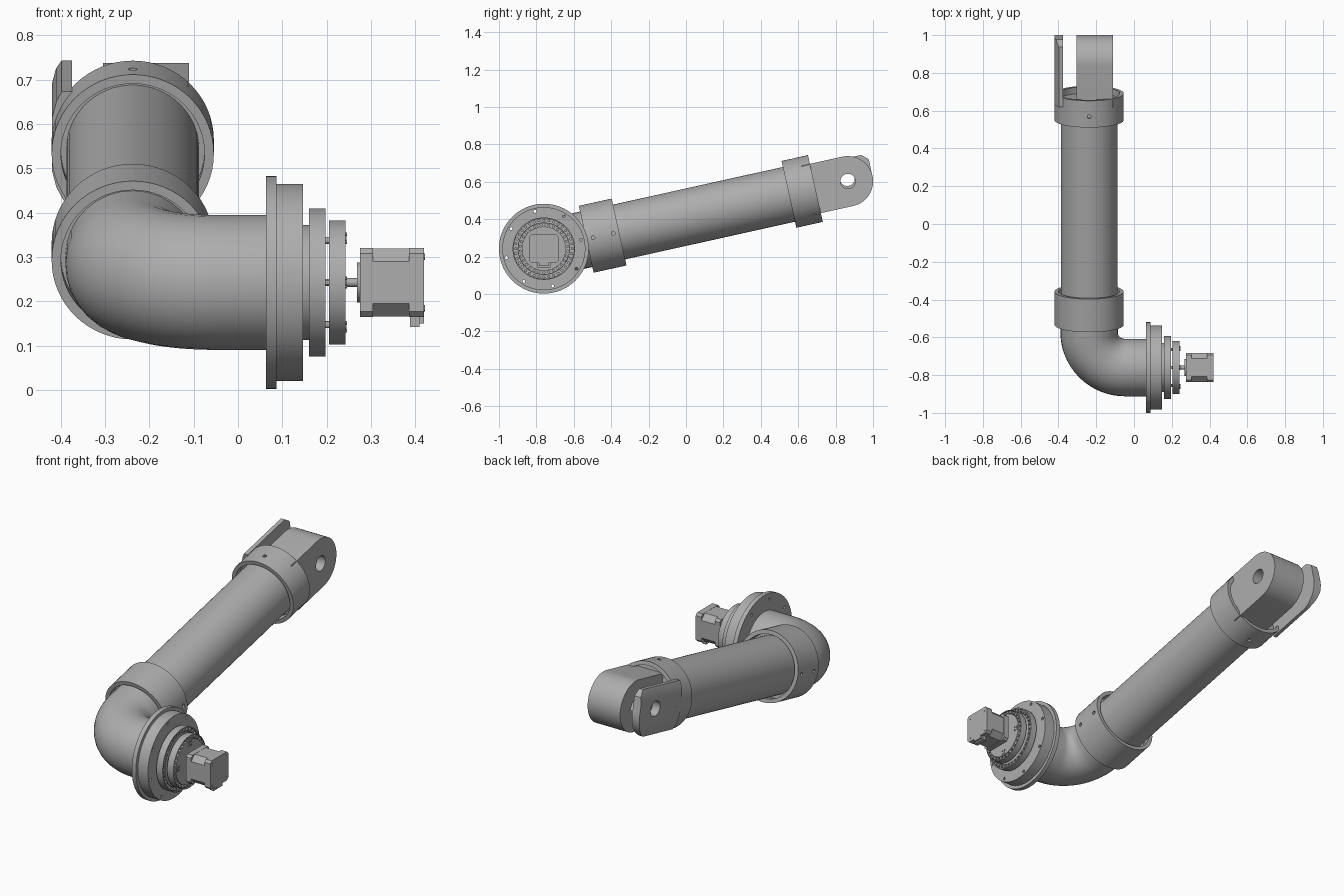
import bpy, bmesh
from math import sin, cos, pi, radians
from mathutils import Matrix, Vector

if "Cube" in bpy.data.objects:
    bpy.data.objects.remove(bpy.data.objects["Cube"], do_unlink=True)

metal = bpy.data.materials.new("machined grey")
metal.use_nodes = True
GREY = (0.42, 0.42, 0.42, 1)
metal.diffuse_color = GREY
metal.node_tree.nodes["Principled BSDF"].inputs["Base Color"].default_value = GREY

# Frames: the joint axis runs along x, the arm axis leans up towards the back
TILT = radians(12.5)
PIPE_X, PIPE_R = -0.2375, 0.152
ORIGIN = Vector((0, -0.76, 0.2425))
ELBOW = ORIGIN + Vector((PIPE_X, 0, 0))
JOINT = Matrix.Translation(ORIGIN) @ Matrix.Rotation(pi / 2, 4, 'Y')
ARM = Matrix.Translation(ELBOW) @ Matrix.Rotation(TILT - pi / 2, 4, 'X')
# Side frame: drawn along the arm, extruded across it
SIDE = ARM @ Matrix(((0, 0, 1, 0), (0, 1, 0, 0), (1, 0, 0, 0), (0, 0, 0, 1)))
parts = []


def finish(name, bm, frame):
    bm.transform(frame)
    bmesh.ops.recalc_face_normals(bm, faces=bm.faces)
    mesh = bpy.data.meshes.new(name)
    bm.to_mesh(mesh)
    bm.free()
    mesh.materials.append(metal)
    ob = bpy.data.objects.new(name, mesh)
    bpy.context.collection.objects.link(ob)
    parts.append(ob)
    return ob


def lathe(name, profile, frame, steps=64):
    """Turn a closed (radius, height) outline about the local z axis."""
    bm = bmesh.new()
    vs = [bm.verts.new((r, 0, h)) for r, h in profile]
    es = [bm.edges.new((vs[i - 1], v)) for i, v in enumerate(vs)]
    bmesh.ops.spin(bm, geom=vs + es, cent=(0, 0, 0), axis=(0, 0, 1),
                   angle=2 * pi, steps=steps)
    bmesh.ops.remove_doubles(bm, verts=bm.verts, dist=0.0001)
    bmesh.ops.dissolve_degenerate(bm, edges=bm.edges, dist=0.0001)
    return finish(name, bm, frame)


def disc(name, r, h0, h1, frame, steps=64):
    return prism(name, [(r * cos(2 * pi * i / steps), r * sin(2 * pi * i / steps))
                        for i in range(steps)], h0, h1, frame)


def prism(name, outline, h0, h1, frame):
    bm = bmesh.new()
    face = bm.faces.new([bm.verts.new((x, y, h0)) for x, y in outline])
    out = bmesh.ops.extrude_face_region(bm, geom=[face], use_keep_orig=True)
    top = [v for v in out["geom"] if isinstance(v, bmesh.types.BMVert)]
    bmesh.ops.translate(bm, verts=top, vec=(0, 0, h1 - h0))
    return finish(name, bm, frame)


def pins(name, spots, r, h0, h1, frame, segments=12):
    bm = bmesh.new()
    for x, y in spots:
        bmesh.ops.create_cone(bm, cap_ends=True, segments=segments, radius1=r, radius2=r,
                              depth=h1 - h0,
                              matrix=Matrix.Translation((x, y, (h0 + h1) / 2)))
    return finish(name, bm, frame)


def circle_of(count, r, start=0.0):
    return [(r * cos(start + 2 * pi * i / count), r * sin(start + 2 * pi * i / count))
            for i in range(count)]


def boolean(ob, tool, kind='DIFFERENCE'):
    mod = ob.modifiers.new("cut", 'BOOLEAN')
    mod.operation, mod.object, mod.solver = kind, tool, 'EXACT'
    bpy.context.view_layer.objects.active = ob
    bpy.ops.object.modifier_apply(modifier=mod.name)
    parts.remove(tool)
    bpy.data.objects.remove(tool, do_unlink=True)


# Elbow pipe swept round the corner
R = 0.19
AX, AD = Vector((1, 0, 0)), Vector((0, cos(TILT), sin(TILT)))
path = [ORIGIN + AX * 0.08]
for i in range(25):
    a = pi / 2 * i / 24
    path.append(ELBOW + R * (AX + AD) - R * (cos(a) * AD + sin(a) * AX))
path.append(ELBOW + AD * 0.3)
curve = bpy.data.curves.new("elbow_pipe", 'CURVE')
curve.dimensions = '3D'
curve.bevel_depth, curve.bevel_resolution, curve.use_fill_caps = PIPE_R, 14, True
spline = curve.splines.new('POLY')
spline.points.add(len(path) - 1)
for p, co in zip(spline.points, path):
    p.co = (*co, 1)
curve.materials.append(metal)
elbow = bpy.data.objects.new("elbow_pipe", curve)
bpy.context.collection.objects.link(elbow)
bpy.ops.object.select_all(action='DESELECT')
elbow.select_set(True)
bpy.context.view_layer.objects.active = elbow
bpy.ops.object.convert(target='MESH')
parts.append(bpy.context.view_layer.objects.active)

# Long arm tube
disc("arm_tube", 0.15, 0.25, 1.44, ARM)


# Collars: open sleeves with a web inside and radial screw holes
def collar(name, h0, h1, holes):
    web0, web1 = h0 + 0.04, h1 - 0.035
    ob = lathe(name, [(0, web0), (0.162, web0), (0.162, h0), (0.183, h0),
                      (0.183, h1), (0.162, h1), (0.162, web1), (0, web1)], ARM)
    for h in holes:
        for turn in (0, pi / 2):
            frame = (ARM @ Matrix.Translation((0, 0, h)) @ Matrix.Rotation(turn, 4, 'Z')
                     @ Matrix.Rotation(pi / 2, 4, 'Y'))
            for side in (-1, 1):
                a, b = sorted((side * 0.172, side * 0.2))
                boolean(ob, pins("drill", [(0, 0)], 0.01, a, b, frame))


collar("lower_collar", 0.232, 0.412, (0.27, 0.38))
collar("upper_collar", 1.342, 1.487, (1.40,))

# Fork: thick rounded lug and thin curved lug, both bored for a pivot
EYE, LUG = 1.665, 0.135


def lug_outline(shift):
    arc = [(EYE + LUG * cos(a), shift + LUG * sin(a))
           for a in (pi * i / 24 - pi / 2 for i in range(25))]
    return [(1.44, shift - LUG)] + arc + [(1.44, shift + LUG)]


thick = prism("thick_lug", lug_outline(0), -0.0675, 0.1275, SIDE)
boolean(thick, disc("bore", 0.04, -0.3, 0.3, SIDE @ Matrix.Translation((EYE, 0, 0)), 32))

SHIFT = -0.015
section = [(-0.1375, -0.13), (-0.156, -0.13), (-0.172, -0.1), (-0.1825, -0.06),
           (-0.1825, 0.06), (-0.172, 0.1), (-0.156, 0.13), (-0.1375, 0.13)]
thin = prism("thin_lug", section, 1.44, 1.9, ARM)
outline = [(1.4, -0.122)] + [(EYE + 0.1, -0.122), (EYE + LUG, -0.09)]
outline += [p for p in lug_outline(0) if p[1] > -0.03 and p[0] > EYE - 0.01]
outline += [(1.4, LUG)]
boolean(thin, prism("trim", outline, -0.4, 0.1, SIDE), 'INTERSECT')
boolean(thin, disc("bore", 0.04, -0.4, 0.1,
                   SIDE @ Matrix.Translation((EYE, SHIFT, 0)), 32))

# Flange and housing with bolt holes right through
housing = lathe("flange_housing", [(0, 0.063), (0.24, 0.063), (0.24, 0.087),
                                   (0.222, 0.087), (0.222, 0.147), (0, 0.147)], JOINT, 96)
boolean(housing, pins("drill", circle_of(8, 0.205, radians(13.5)),
                      0.008, 0, 0.2, JOINT))
disc("housing_neck", 0.13, 0.14, 0.165, JOINT)

# Reduction gear: pin ring, carrier pins and output disc
lathe("pin_ring", [(0, 0.16), (0.167, 0.16), (0.167, 0.197), (0.161, 0.197),
                   (0.161, 0.186), (0.142, 0.186), (0.142, 0.192), (0, 0.192)], JOINT)
pins("ring_pins", circle_of(36, 0.152), 0.008, 0.18, 0.197, JOINT)
lathe("output_disc", [(0, 0.205), (0.14, 0.205), (0.14, 0.242), (0.136, 0.242),
                      (0.136, 0.23), (0.118, 0.23), (0.118, 0.242), (0, 0.242)], JOINT)
pins("output_pins", circle_of(30, 0.127), 0.008, 0.22, 0.241, JOINT)
pins("carrier_pins", circle_of(4, 0.095), 0.008, 0.18, 0.21, JOINT)
clusters = [(cx + dx, cy + dy) for cx, cy in circle_of(4, 0.1)
            for dx, dy in circle_of(4, 0.013, pi / 4)]
pins("cluster_screws", clusters, 0.004, 0.24, 0.246, JOINT)
pins("cluster_bosses", circle_of(4, 0.1), 0.007, 0.24, 0.245, JOINT)


# Motor: two end caps around a narrower-cornered core
def square(half, bevel):
    k = half - bevel
    return [(half, -k), (half, k), (k, half), (-k, half),
            (-half, k), (-half, -k), (-k, -half), (k, -half)]


pins("motor_shaft", [(0, 0)], 0.01, 0.23, 0.28, JOINT, 24)
disc("motor_boss", 0.045, 0.268, 0.28, JOINT, 48)
prism("motor_front_cap", square(0.0775, 0.012), 0.275, 0.305, JOINT)
prism("motor_core", square(0.0765, 0.029), 0.3, 0.39, JOINT)
prism("motor_rear_cap", square(0.0775, 0.012), 0.386, 0.42, JOINT)
corners = [(sx * 0.058, sy * 0.058) for sx in (-1, 1) for sy in (-1, 1)]
pins("motor_screws", corners, 0.007, 0.41, 0.422, JOINT)
prism("motor_connector", [(0.07, -0.035), (0.1, -0.035), (0.1, 0.035), (0.07, 0.035)],
      0.388, 0.41, JOINT)
prism("connector_lip", [(0.07, -0.026), (0.092, -0.026), (0.092, 0.026), (0.07, 0.026)],
      0.405, 0.42, JOINT)

# Smooth the round surfaces, keep the machined edges sharp
bpy.ops.object.select_all(action='DESELECT')
for ob in parts:
    ob.select_set(True)
bpy.context.view_layer.objects.active = parts[0]
bpy.ops.object.shade_smooth_by_angle(angle=radians(30))
